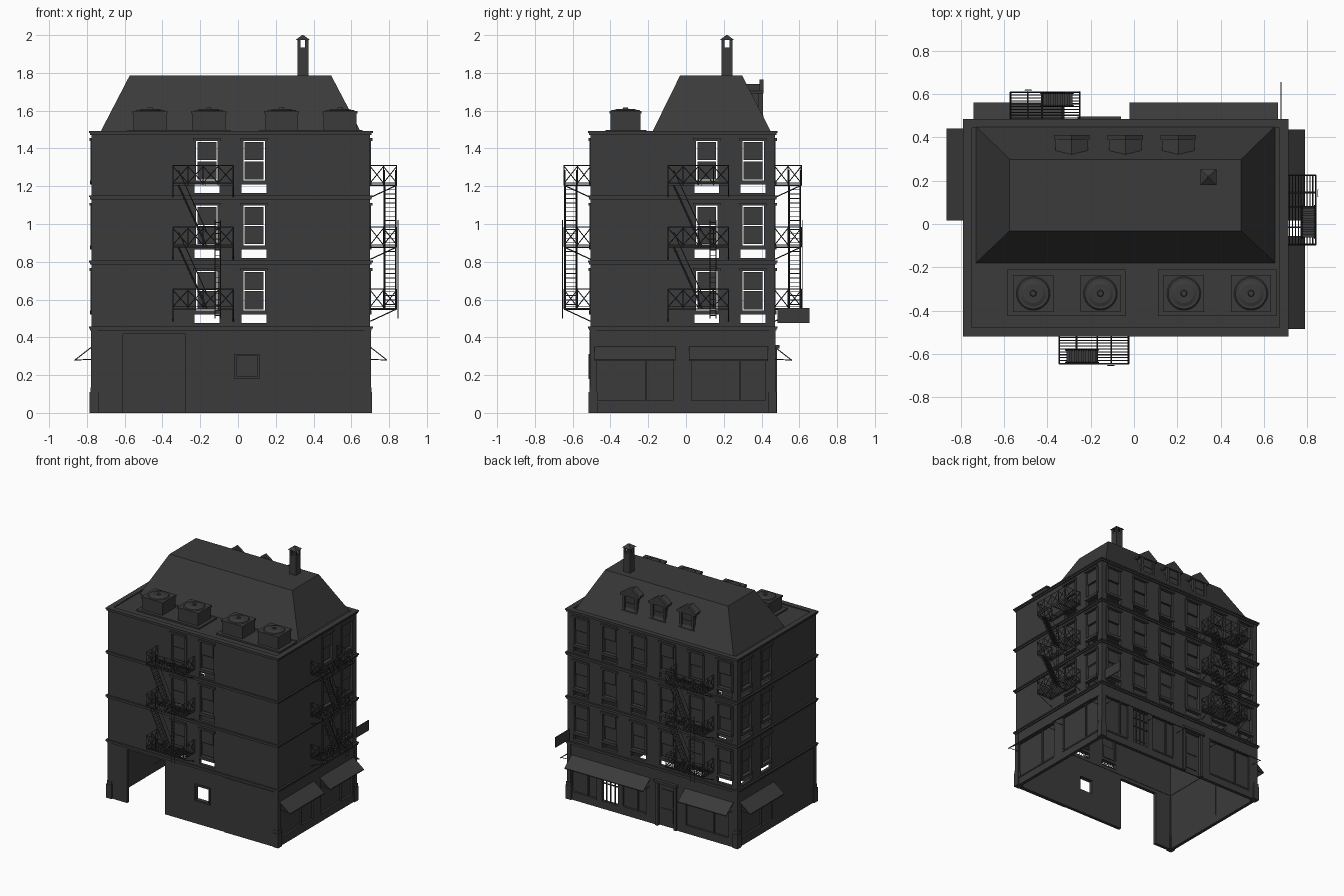
import bpy, bmesh, math
from mathutils import Matrix, Vector

cube = bpy.data.objects.get("Cube")
if cube:
    bpy.data.objects.remove(cube)

mat = bpy.data.materials.new("charcoal_grey")
mat.use_nodes = True
mat.diffuse_color = (0.043, 0.043, 0.043, 1)
mat.node_tree.nodes["Principled BSDF"].inputs["Base Color"].default_value = mat.diffuse_color

# Each facade has a local frame: x along the wall, d outwards (local -y), z up
X0, X1, Y0, Y1 = -0.775, 0.70, -0.505, 0.47
SIDES = {
    "front": (0, (0, Y0), X0, X1),
    "right": (90, (X1, 0), Y0, Y1),
    "back": (180, (0, Y1), -X1, -X0),
    "left": (-90, (X0, 0), -Y1, -Y0),
}


def finish(name, bm, side=None, offset=0):
    bmesh.ops.recalc_face_normals(bm, faces=bm.faces)
    return link(name, bm, side, offset)


def link(name, bm, side=None, offset=0):
    mesh = bpy.data.meshes.new(name)
    bm.to_mesh(mesh)
    bm.free()
    mesh.materials.append(mat)
    ob = bpy.data.objects.new(name, mesh)
    bpy.context.scene.collection.objects.link(ob)
    if side:
        angle, origin = SIDES[side][:2]
        ob.matrix_world = (Matrix.Translation((*origin, 0)) @ Matrix.Rotation(math.radians(angle), 4, 'Z')
                           @ Matrix.Translation((offset, 0, 0)))
    return ob


def box(bm, u0, u1, d0, d1, z0, z1):
    size = Matrix.Diagonal((u1 - u0, d1 - d0, z1 - z0, 1))
    centre = Vector(((u0 + u1) / 2, -(d0 + d1) / 2, (z0 + z1) / 2))
    bmesh.ops.create_cube(bm, size=1, matrix=Matrix.Translation(centre) @ size)


def rod(bm, a, b, r=0.0025):
    a, b = Vector((a[0], -a[1], a[2])), Vector((b[0], -b[1], b[2]))
    turn = (b - a).to_track_quat('Z', 'Y').to_matrix().to_4x4()
    bmesh.ops.create_cone(bm, cap_ends=True, segments=4, radius1=r, radius2=r, depth=(b - a).length,
                          matrix=Matrix.Translation((a + b) / 2) @ turn)


def loft(bm, ring_a, ring_b):
    """Solid between two matching outlines."""
    a = [bm.verts.new(p) for p in ring_a]
    b = [bm.verts.new(p) for p in ring_b]
    bm.faces.new(a)
    bm.faces.new(b)
    for i in range(len(a)):
        j = (i + 1) % len(a)
        bm.faces.new((a[i], a[j], b[j], b[i]))


def rect(x0, x1, y0, y1, z):
    return [(x0, y0, z), (x1, y0, z), (x1, y1, z), (x0, y1, z)]


# Window columns, ground openings and awnings of each facade, in local coordinates
COLUMNS = {"front": [-0.165, 0.085], "right": [0.11, 0.355],
           "back": [-0.585 + 0.25 * i for i in range(6)], "left": [-0.11, -0.355]}
BAYS = {"front": [], "right": [(-0.47, -0.07), (0.03, 0.42)],
        "back": [(-0.66, -0.45), (-0.22, -0.02), (0.33, 0.70)], "left": [(-0.42, -0.03)]}
OPEN = {"front": [(-0.61, -0.28, 0, 0.42), (-0.01, 0.105, 0.19, 0.30)], "right": [],
        "back": [(-0.40, -0.26, 0.06, 0.34), (0.09, 0.23, 0, 0.33)], "left": []}
AWNINGS = {"front": [], "right": [(-0.485, -0.055), (0.015, 0.435)],
           "back": [(-0.665, -0.255), (-0.38, 0.02), (0.32, 0.74)], "left": [(-0.44, -0.015)]}
SILLS = [0.475, 0.82, 1.163]
HALF, TALL = 0.066, 0.277


def wall(side):
    u0, u1 = SIDES[side][2:]
    holes = [(c - HALF, c + HALF, z, z + TALL) for c in COLUMNS[side] for z in SILLS]
    holes += OPEN[side] + [(a, b, 0.06, 0.34) for a, b in BAYS[side]]
    us = sorted({u0, u1} | {u for h in holes for u in h[:2]})
    zs = sorted({0, 1.48} | {z for h in holes for z in h[2:]})
    bm = bmesh.new()
    for a, b in zip(us, us[1:]):
        for c, d in zip(zs, zs[1:]):
            m, n = (a + b) / 2, (c + d) / 2
            if not any(h[0] < m < h[1] and h[2] < n < h[3] for h in holes):
                bm.faces.new([bm.verts.new(p) for p in ((a, 0, c), (b, 0, c), (b, 0, d), (a, 0, d))])
    bmesh.ops.remove_doubles(bm, verts=bm.verts, dist=0.0001)
    solid = link(side + "_wall", bm, side).modifiers.new("thickness", 'SOLIDIFY')
    solid.thickness = 0.025
    solid.offset = -1


def windows(side):
    bm = bmesh.new()
    for c in COLUMNS[side]:
        for z in SILLS:
            top = z + TALL
            box(bm, c - HALF, c + HALF, -0.025, 0.008, z + 0.045, z + 0.066)
            box(bm, c - HALF - 0.006, c + HALF + 0.006, 0, 0.012, top, top + 0.015)
            for s in (-1, 1):
                box(bm, c + s * HALF - 0.009, c + s * HALF + 0.009, -0.02, 0.005, z + 0.05, top)
            mid = z + 0.172
            box(bm, c - 0.05, c + 0.05, -0.012, -0.004, mid + 0.003, top - 0.006)
            box(bm, c - 0.05, c + 0.05, -0.02, -0.012, z + 0.073, mid - 0.003)
    finish(side + "_windows", bm, side)


def cornices(side):
    u0, u1 = SIDES[side][2:]
    bm = bmesh.new()
    for z in (0.435, 0.785, 1.13, 1.47):
        box(bm, u0 - 0.008, u1 + 0.008, -0.02, 0.008, z, z + 0.012)
        box(bm, u0 - 0.014, u1 + 0.014, -0.028, 0.014, z + 0.012, z + 0.022)
    finish(side + "_cornices", bm, side)


def shopfronts(side):
    bm = bmesh.new()
    for a, b in BAYS[side]:
        box(bm, a, b, -0.02, -0.012, 0.06, 0.34)
        m = a + (b - a) * 0.65
        box(bm, m - 0.004, m + 0.004, -0.015, 0, 0.06, 0.34)
        box(bm, a, b, -0.015, 0.004, 0.055, 0.066)
    if bm.verts:
        finish(side + "_shopfronts", bm, side)
    else:
        bm.free()


def awnings(side):
    bm = bmesh.new()
    profile = [(0, 0.352), (0.09, 0.282), (0.09, 0.275), (0, 0.345)]
    for a, b in AWNINGS[side]:
        loft(bm, [(a, -d, z) for d, z in profile], [(b, -d, z) for d, z in profile])
        for u in (a + 0.01, b - 0.01):
            rod(bm, (u, 0, 0.283), (u, 0.088, 0.28))
    if bm.verts:
        finish(side + "_awnings", bm, side)
    else:
        bm.free()


def fire_escape(side, offset):
    bm = bmesh.new()
    w, depth = 0.16, 0.14
    for level, z in enumerate((0.55, 0.878, 1.205)):
        # deck slats with a stair well on the outer half
        for i in range(11):
            d = 0.005 + i * 0.0133
            start = 0.015 if level and 0.07 < d < 0.135 else -w
            rod(bm, (start, d, z), (w, d, z))
        for u in (-w, -w / 2, 0.015, w / 2, w):
            rod(bm, (u, 0, z), (u, depth if u != -w / 2 else 0.07, z), 0.004)
        # railings with crossed braces
        corners = [(-w + i * w / 2, depth) for i in range(5)]
        runs = [corners, [(-w, 0.0), (-w, depth / 2), (-w, depth)], [(w, 0.0), (w, depth / 2), (w, depth)]]
        for run in runs:
            for p in run:
                rod(bm, (*p, z), (*p, z + 0.107), 0.003)
            for p, q in zip(run, run[1:]):
                for h0, h1 in ((0.105, 0.105), (0.012, 0.012), (0.012, 0.1), (0.1, 0.012)):
                    rod(bm, (*p, z + h0), (*q, z + h1))
        for u in (-w, w):
            rod(bm, (u, depth, z), (u, 0, z - 0.065), 0.003)
        # stair down to the deck below
        if level:
            low = z - 0.327
            for d in (0.075, 0.135):
                rod(bm, (-0.13, d, z), (0.02, d, low), 0.005)
                rod(bm, (-0.13, d, z + 0.08), (0.02, d, low + 0.08))
            for i in range(1, 14):
                t = i / 14
                u, h = -0.13 + 0.15 * t, z - 0.327 * t
                box(bm, u - 0.008, u + 0.008, 0.075, 0.135, h - 0.002, h + 0.002)
    # drop ladder
    for u in (0.063, 0.093):
        rod(bm, (u, 0.148, 0.5), (u, 0.148, 1.02))
    for i in range(18):
        z = 0.515 + i * 0.029
        rod(bm, (0.063, 0.148, z), (0.093, 0.148, z), 0.002)
    finish(side + "_fire_escape", bm, side, offset)


for side in SIDES:
    for build in (wall, windows, cornices, shopfronts, awnings):
        build(side)
for side, offset in (("front", -0.185), ("right", 0.065), ("back", 0.41)):
    fire_escape(side, offset)

# Corner posts with plinths
bm = bmesh.new()
for x, sx in ((X0, 1), (X1, -1)):
    for y, sy in ((Y0, 1), (Y1, -1)):
        for out, width, top in ((0.004, 0.03, 0.435), (0.01, 0.036, 0.11), (0.007, 0.033, 0.135)):
            xs = sorted((x - sx * out, x + sx * width))
            ys = sorted((-y + sy * out, -y - sy * width))
            box(bm, *xs, *ys, 0, top)
finish("corner_posts", bm)

# Ground floor front: raised panel and small window frame
bm = bmesh.new()
box(bm, 0.235, 0.67, 0, 0.005, 0, 0.43)
for a, b, c, d in ((-0.02, 0.115, 0.30, 0.312), (-0.02, 0.115, 0.18, 0.192),
                   (-0.02, -0.008, 0.18, 0.31), (0.103, 0.115, 0.18, 0.31)):
    box(bm, a, b, -0.02, 0.01, c, d)
finish("front_panel_and_frame", bm, "front")

# Back entrance and barred shop window
bm = bmesh.new()
box(bm, 0.09, 0.23, -0.022, -0.014, 0, 0.33)
for u in (0.08, 0.24):
    box(bm, u - 0.012, u + 0.012, -0.01, 0.012, 0, 0.34)
box(bm, 0.06, 0.26, 0, 0.025, 0.34, 0.36)
box(bm, 0.11, 0.21, -0.014, -0.008, 0.04, 0.14)
box(bm, 0.11, 0.21, -0.014, -0.008, 0.16, 0.29)
for u in (-0.365, -0.33, -0.295):
    box(bm, u - 0.003, u + 0.003, -0.015, -0.005, 0.06, 0.34)
for z in (0.2, 0.27):
    box(bm, -0.40, -0.26, -0.015, -0.005, z - 0.003, z + 0.003)
finish("entrance_door_and_bars", bm, "back")

# Blade sign at the back corner
bm = bmesh.new()
box(bm, -0.681, -0.675, 0.015, 0.185, 0.475, 0.555)
finish("blade_sign", bm, "back")

# Flat roof and mansard
bm = bmesh.new()
box(bm, -0.775, 0.70, -0.47, 0.505, 1.472, 1.485)
finish("flat_roof", bm)
bm = bmesh.new()
loft(bm, rect(-0.73, 0.652, -0.18, 0.452, 1.484), rect(-0.574, 0.494, -0.032, 0.298, 1.785))
finish("mansard_roof", bm)

# Dormers with gabled pediments
bm = bmesh.new()
for x in (-0.288, -0.04, 0.205):
    box(bm, x - 0.055, x + 0.055, -0.395, -0.3, 1.56, 1.70)
    for y0, y1, w, peak in ((0.31, 0.4, 0.075, 1.74), (0.39, 0.41, 0.082, 1.765)):
        gable = [(x - w, 1.69), (x + w, 1.69), (x + w, 1.705), (x, peak), (x - w, 1.705)]
        loft(bm, [(u, y0, z) for u, z in gable], [(u, y1, z) for u, z in gable])
    for s in (-0.053, 0.053):
        box(bm, x + s - 0.01, x + s + 0.01, -0.407, -0.385, 1.56, 1.69)
    box(bm, x - 0.07, x + 0.07, -0.41, -0.385, 1.555, 1.575)
    box(bm, x - 0.045, x + 0.045, -0.4, -0.39, 1.627, 1.637)
finish("dormers", bm)

# Chimney with open lantern and pyramid cap
bm = bmesh.new()
cx, cy = 0.343, 0.217
box(bm, cx - 0.029, cx + 0.029, -cy - 0.029, -cy + 0.029, 1.75, 1.935)
for sx in (-1, 1):
    for sy in (-1, 1):
        px, py = cx + sx * 0.021, -cy + sy * 0.021
        box(bm, px - 0.008, px + 0.008, py - 0.008, py + 0.008, 1.93, 1.98)
loft(bm, rect(cx - 0.037, cx + 0.037, cy - 0.037, cy + 0.037, 1.975),
     rect(cx - 0.004, cx + 0.004, cy - 0.004, cy + 0.004, 2.0))
finish("chimney", bm)

# Rooftop cooling units on pads
bm = bmesh.new()
for a, b in ((-0.585, -0.04), (0.11, 0.66)):
    box(bm, a, b, 0.21, 0.425, 1.484, 1.497)
for x in (-0.465, -0.155, 0.23, 0.54):
    box(bm, x - 0.088, x + 0.088, 0.24, 0.40, 1.495, 1.59)
    box(bm, x - 0.093, x + 0.093, 0.235, 0.405, 1.585, 1.598)
    for r0, r1, z, h in ((0.08, 0.072, 1.60, 0.008), (0.07, 0.045, 1.605, 0.01), (0.018, 0.012, 1.61, 0.012)):
        bmesh.ops.create_cone(bm, cap_ends=True, segments=24, radius1=r0, radius2=r1, depth=h,
                              matrix=Matrix.Translation((x, -0.32, z)))
finish("cooling_units", bm)
